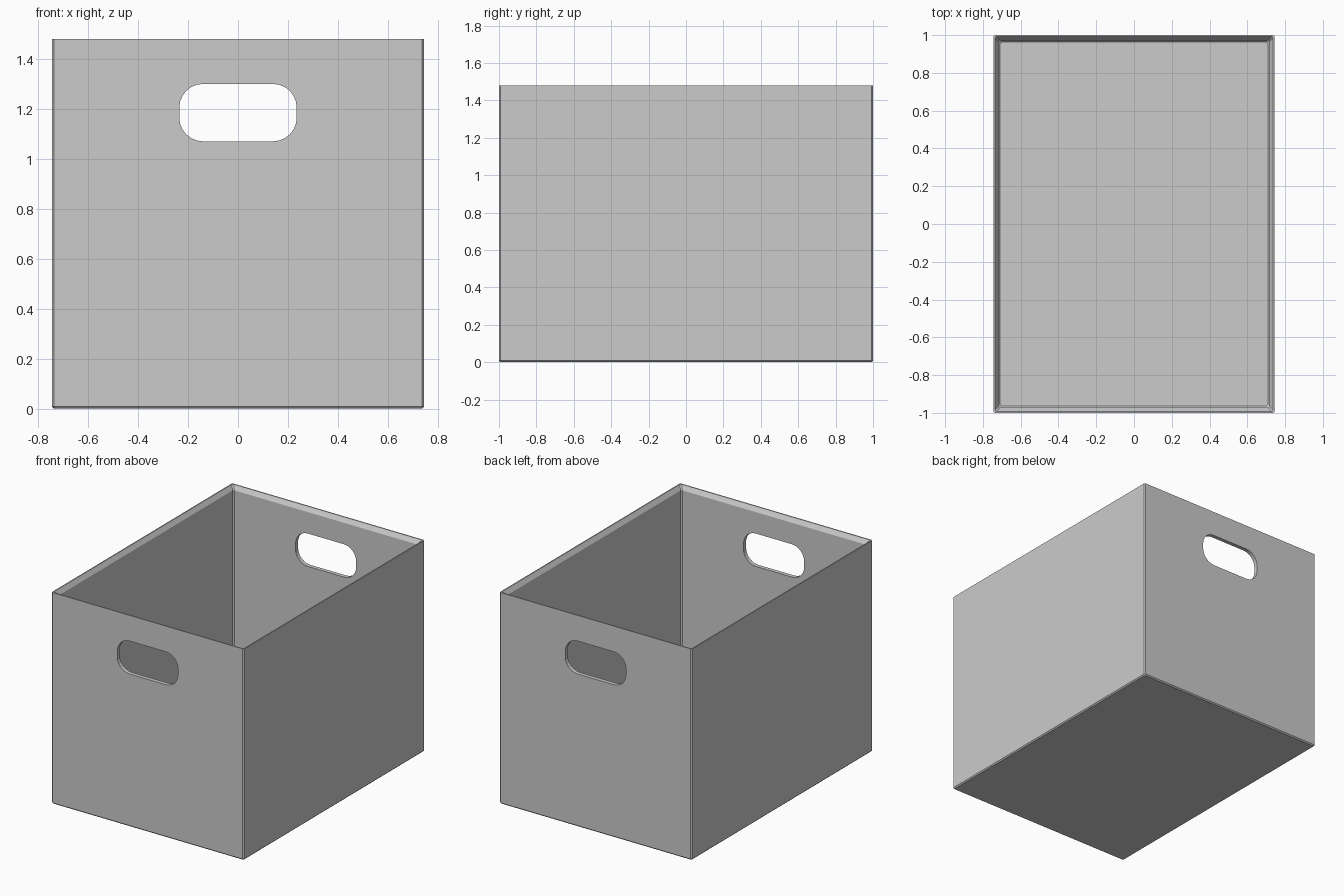
import bpy, bmesh, math

if "Cube" in bpy.data.objects:
    bpy.data.objects.remove(bpy.data.objects["Cube"])

HX, HY, H = 0.745, 1.0, 1.48   # half width, half depth, height


def link(bm, name):
    bmesh.ops.recalc_face_normals(bm, faces=bm.faces)
    mesh = bpy.data.meshes.new(name)
    bm.to_mesh(mesh)
    bm.free()
    obj = bpy.data.objects.new(name, mesh)
    bpy.context.collection.objects.link(obj)
    return obj


def lofted(bm, rings):
    # join successive closed loops of points, capping both ends
    loops = [[bm.verts.new(p) for p in ring] for ring in rings]
    for a, b in zip(loops, loops[1:]):
        n = len(a)
        for i in range(n):
            j = (i + 1) % n
            bm.faces.new((a[i], a[j], b[j], b[i]))
    bm.faces.new(loops[0])
    bm.faces.new(loops[-1])


def corner_cut_rect(inset, z, c=0.008):
    x, y = HX - inset, HY - inset
    return [(x, -y + c, z), (x, y - c, z), (x - c, y, z), (-x + c, y, z),
            (-x, y - c, z), (-x, -y + c, z), (-x + c, -y, z), (x - c, -y, z)]


def slot(hw, hh, r, cz, y, steps=6):
    pts = []
    for k, (sx, sz) in enumerate(((1, 1), (-1, 1), (-1, -1), (1, -1))):
        for s in range(steps + 1):
            a = math.radians(90 * (k + s / steps))
            pts.append((sx * (hw - r) + r * math.cos(a), y,
                        cz + sz * (hh - r) + r * math.sin(a)))
    return pts


# open bin: outside skin, sloped rim, inside walls and floor
bm = bmesh.new()
profile = [(0.008, 0), (0, 0.008), (0, H), (0.008, H),
           (0.028, H - 0.03), (0.028, 0.036), (0.036, 0.028)]
lofted(bm, [corner_cut_rect(i, z) for i, z in profile])
storage_bin = link(bm, "storage_bin")

# handle slots through the front and back walls
bm = bmesh.new()
lofted(bm, [slot(0.235, 0.115, 0.095, 1.185, y) for y in (-1.2, 1.2)])
cutter = link(bm, "handle_slot_cutter")
cutter.hide_render = True

cut = storage_bin.modifiers.new("handle_slots", 'BOOLEAN')
cut.operation = 'DIFFERENCE'
cut.solver = 'EXACT'
cut.object = cutter
bpy.context.view_layer.objects.active = storage_bin
storage_bin.select_set(True)
bpy.ops.object.modifier_apply(modifier=cut.name)
bpy.data.objects.remove(cutter)
